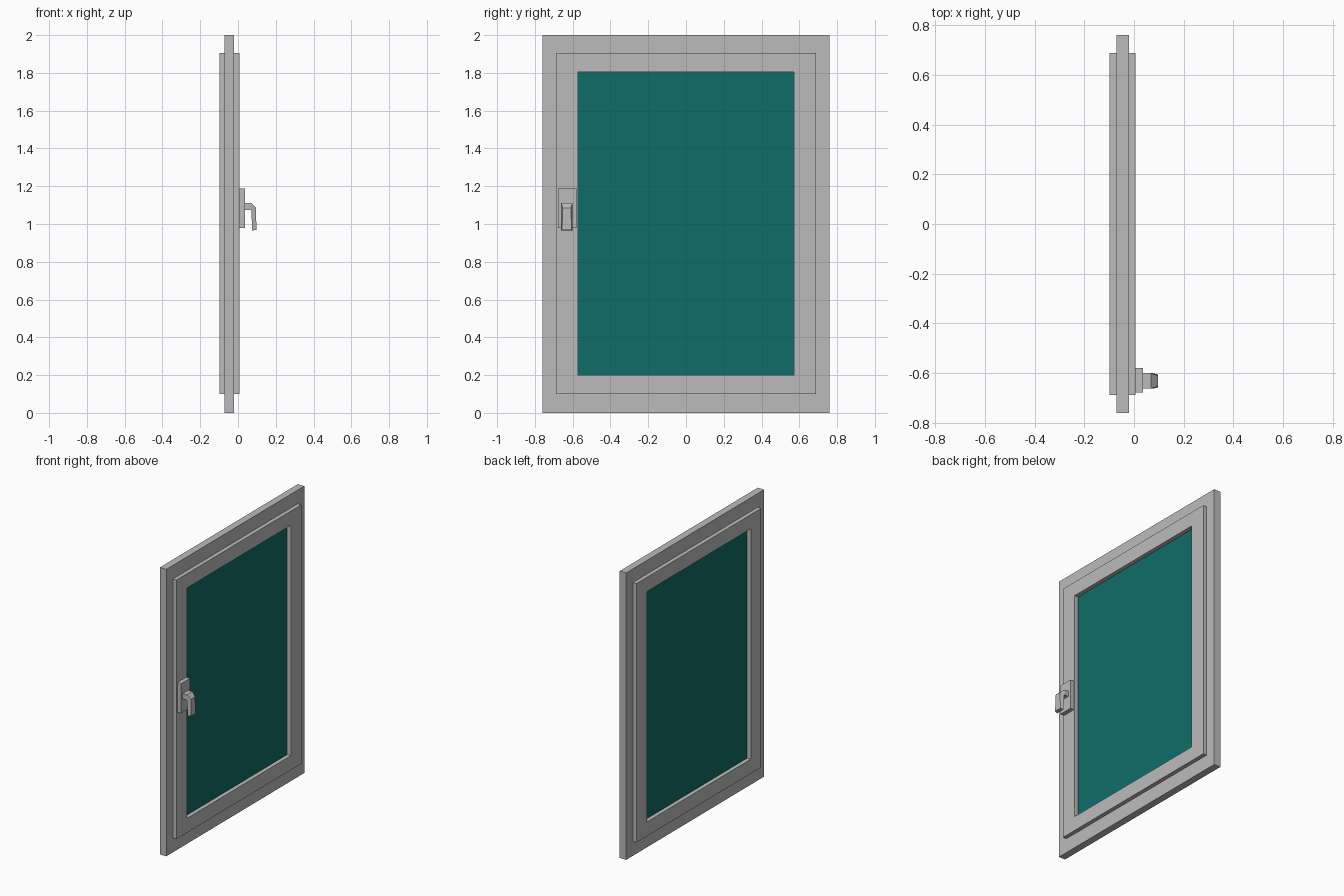
import bpy, bmesh

if "Cube" in bpy.data.objects:
    bpy.data.objects.remove(bpy.data.objects["Cube"])


def material(name, rgb):
    m = bpy.data.materials.new(name)
    m.diffuse_color = (*rgb, 1)
    m.use_nodes = True
    m.node_tree.nodes["Principled BSDF"].inputs["Base Color"].default_value = m.diffuse_color
    return m


GREY = material("grey_paint", (0.5, 0.5, 0.5))
TEAL = material("teal_glass", (0.005, 0.15, 0.138))


def finish(name, bm, mat):
    bmesh.ops.recalc_face_normals(bm, faces=bm.faces)
    me = bpy.data.meshes.new(name)
    bm.to_mesh(me)
    bm.free()
    me.materials.append(mat)
    ob = bpy.data.objects.new(name, me)
    bpy.context.collection.objects.link(ob)
    return ob


def loft(name, rings, mat, closed=False):
    """Skin four-point rings; end caps, or joined end to end when closed."""
    bm = bmesh.new()
    loops = [[bm.verts.new(p) for p in r] for r in rings]
    pairs = list(zip(loops, loops[1:]))
    if closed:
        pairs.append((loops[-1], loops[0]))
    else:
        bm.faces.new(loops[0])
        bm.faces.new(loops[-1])
    for a, b in pairs:
        for i in range(4):
            j = (i + 1) % 4
            bm.faces.new((a[i], a[j], b[j], b[i]))
    return finish(name, bm, mat)


def rect(x, y0, y1, z0, z1):
    return [(x, y0, z0), (x, y1, z0), (x, y1, z1), (x, y0, z1)]


def box(name, x0, x1, bounds, mat):
    return loft(name, [rect(x0, *bounds), rect(x1, *bounds)], mat)


def border(name, x0, x1, outer, inner, mat):
    return loft(name, [rect(x0, *outer), rect(x1, *outer),
                       rect(x1, *inner), rect(x0, *inner)], mat, closed=True)


wall = (-0.76, 0.76, 0.0, 2.0)
sash = (-0.687, 0.687, 0.1, 1.905)
pane = (-0.572, 0.572, 0.2, 1.806)

# Fixed frame, thicker opening sash, and glazing
border("outer_frame", -0.071, -0.021, wall, sash, GREY)
border("window_sash", -0.099, 0.007, sash, pane, GREY)
box("glass_pane", -0.071, -0.021, pane, TEAL)

# Handle: back plate and bent lever
box("handle_plate", 0.007, 0.036, (-0.678, -0.579, 0.98, 1.187), GREY)
# each row: inner x, z, half width, then outer x, z, half width
path = [(0.036, 1.075, 0.031, 0.036, 1.112, 0.031),
        (0.068, 1.075, 0.031, 0.069, 1.112, 0.031),
        (0.071, 1.070, 0.031, 0.096, 1.086, 0.021),
        (0.075, 0.965, 0.031, 0.097, 0.969, 0.026)]
yc = -0.631
loft("handle_lever", [[(xi, yc - wi, zi), (xi, yc + wi, zi),
                       (xo, yc + wo, zo), (xo, yc - wo, zo)]
                      for xi, zi, wi, xo, zo, wo in path], GREY)
